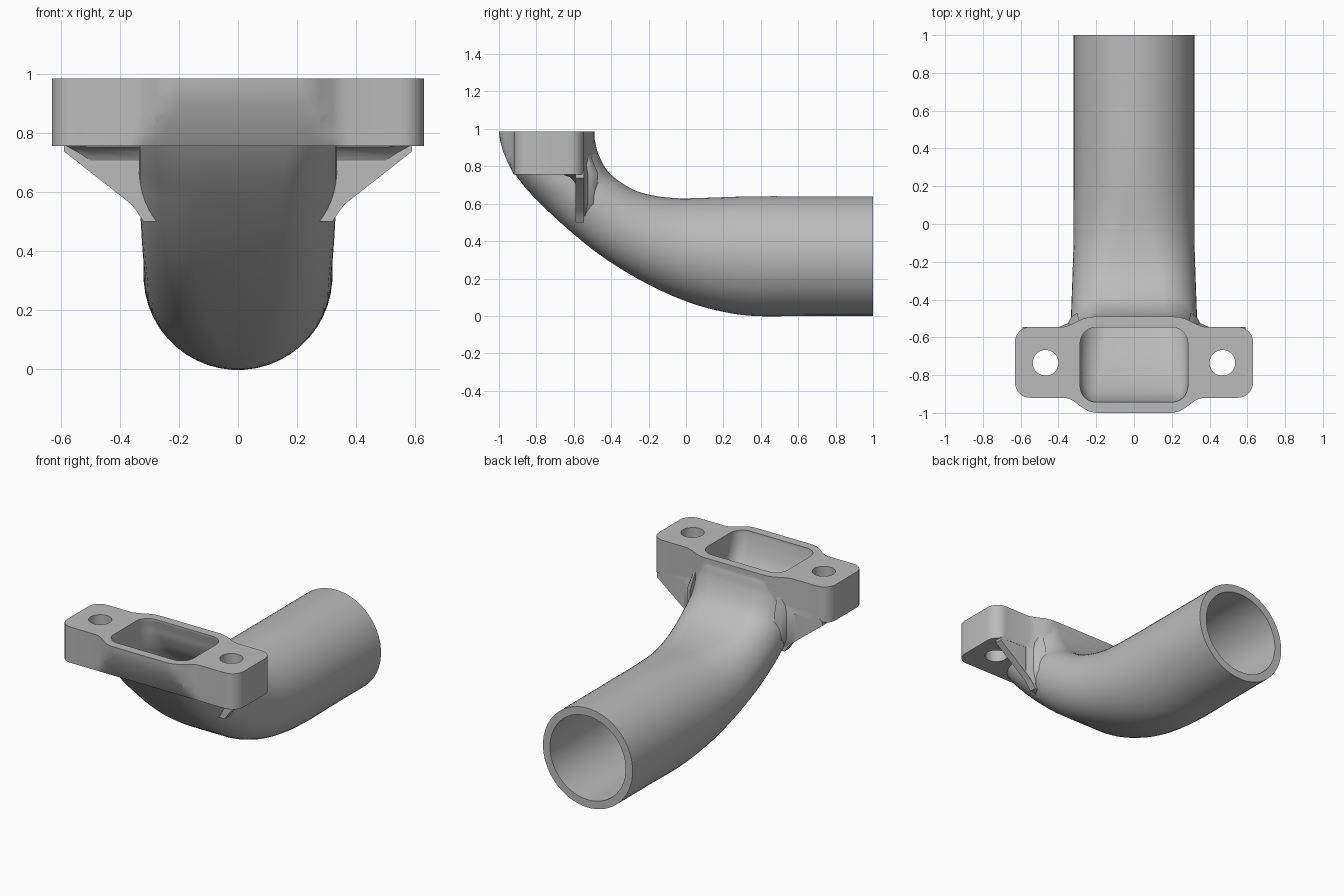
import bpy, bmesh, math
from mathutils import Vector

cube = bpy.data.objects.get("Cube")
if cube:
    bpy.data.objects.remove(cube, do_unlink=True)

TOP, LUG_BOTTOM, WALL = 0.985, 0.755, 0.05

metal = bpy.data.materials.new("cast grey")
metal.use_nodes = True
grey = (0.5, 0.5, 0.5, 1)
metal.diffuse_color = grey
metal.node_tree.nodes["Principled BSDF"].inputs["Base Color"].default_value = grey


def loft(name, rings):
    """Closed solid skinned through rings with equal point counts."""
    bm = bmesh.new()
    loops = [[bm.verts.new(p) for p in ring] for ring in rings]
    n = len(loops[0])
    for a, b in zip(loops, loops[1:]):
        for i in range(n):
            j = (i + 1) % n
            bm.faces.new((a[i], a[j], b[j], b[i]))
    bm.faces.new(loops[0])
    bm.faces.new(loops[-1])
    bmesh.ops.recalc_face_normals(bm, faces=bm.faces)
    mesh = bpy.data.meshes.new(name)
    bm.to_mesh(mesh)
    bm.free()
    mesh.materials.append(metal)
    obj = bpy.data.objects.new(name, mesh)
    bpy.context.collection.objects.link(obj)
    return obj


def combine(target, other, operation):
    """Apply a boolean and discard the second solid."""
    mod = target.modifiers.new("join", "BOOLEAN")
    mod.operation, mod.solver, mod.object = operation, "EXACT", other
    bpy.context.view_layer.objects.active = target
    bpy.ops.object.modifier_apply(modifier=mod.name)
    bpy.data.objects.remove(other, do_unlink=True)


# Pipe stations: lower edge y, z; upper edge y, z; half width; corner radius
stations = [Vector(s) for s in (
    (1, 0, 1, .64, .32, .32),
    (.68, 0, .68, .64, .32, .32),
    (.35, 0, .35, .64, .32, .32),
    (.12, .04, .1, .632, .32, .32),
    (-.08, .11, -.05, .63, .32, .3),
    (-.3, .222, -.18, .645, .325, .27),
    (-.5, .355, -.28, .675, .33, .24),
    (-.7, .525, -.37, .73, .335, .21),
    (-.85, .675, -.43, .79, .335, .19),
    (-.94, .8, -.47, .87, .335, .17),
    (-.975, .89, -.485, .93, .335, .16),
    (-.993, .975, -.497, .975, .335, .16))]


def smooth_path(pts, steps=5):
    """Catmull-Rom interpolation of the stations."""
    out = []
    for i in range(len(pts) - 1):
        p0, p1, p2 = pts[max(i - 1, 0)], pts[i], pts[i + 1]
        p3 = pts[min(i + 2, len(pts) - 1)]
        for k in range(steps):
            t = k / steps
            out.append(p1 + (p2 - p0) * (t / 2)
                       + (2 * p0 - 5 * p1 + 4 * p2 - p3) * (t * t / 2)
                       + (3 * p1 - p0 - 3 * p2 + p3) * (t ** 3 / 2))
    return out + [pts[-1]]


def section(s, inset=0.0, seg=12):
    """Rounded rectangle standing between the lower and upper edge."""
    low, high = Vector((0, s[0], s[1])), Vector((0, s[2], s[3]))
    mid, up = (low + high) / 2, (high - low).normalized()
    h, w = (high - low).length / 2 - inset, s[4] - inset
    r = min(s[5] - inset * 1.5 if s[5] < .3 else s[5], w, h)
    ring = []
    for q, (sx, sv) in enumerate(((1, 1), (-1, 1), (-1, -1), (1, -1))):
        for k in range(seg):
            a = math.pi / 2 * (q + (k + .5) / seg)
            x = sx * (w - r) + r * math.cos(a)
            v = sv * (h - r) + r * math.sin(a)
            ring.append(mid + Vector((x, 0, 0)) + up * v)
    return ring


path = smooth_path(stations)
body = loft("inlet_elbow", [section(s) for s in path])

# Bore runs past both open ends
rings = [section(s, WALL) for s in path]
rings.insert(0, [p + Vector((0, .05, 0)) for p in rings[0]])
rings.append([p + Vector((0, 0, .06)) for p in rings[-1]])
bore = loft("bore_cutter", rings)


# Flange with two lugs; its front follows the sweep of the pipe
def arc(cx, cy, r, start, seg=8):
    return [(cx + r * math.cos(start + math.pi / 2 * k / seg),
             cy + r * math.sin(start + math.pi / 2 * k / seg)) for k in range(seg + 1)]


half = [(.2, -1), (.24, -.992), (.28, -.968), (.32, -.937), (.345, -.925), (.37, -.92)]
half += arc(.55, -.84, .08, -math.pi / 2) + arc(.55, -.625, .08, 0)
half += [(.37, -.545), (.33, -.53), (.28, -.505), (.24, -.493), (.2, -.49)]
outline = half + [(-x, y) for x, y in reversed(half)]
layers = []
for k in range(11):
    z = LUG_BOTTOM + (TOP - LUG_BOTTOM) * k / 10
    front = -1 + .08 * ((TOP - z) / (TOP - LUG_BOTTOM)) ** 1.6
    layers.append([(x, max(y, front), z) for x, y in outline])
combine(body, loft("flange", layers), "UNION")

for side in (-1, 1):
    # Triangular rib below the back edge of the lug
    rib = [(.59, .76), (.59, .738), (.36, .557), (.34, .53), (.32, .5), (.2, .5), (.2, .79), (.55, .79)]
    combine(body, loft("rib", [[(side * x, y, z) for x, z in rib] for y in (-.592, -.546)]), "UNION")

    # Fillet between rib and lug underside
    cove = [(-.655, .765), (-.65, .752), (-.62, .742), (-.6, .72), (-.585, .695), (-.57, .695), (-.57, .765)]
    ends = [[(side * x, -.57 + (y + .57) * f, .765 + (z - .765) * f) for y, z in cove]
            for x, f in ((.25, 1), (.5, 1), (.585, .4))]
    combine(body, loft("rib_fillet", ends), "UNION")

    # Fillet between rib and the back of the pipe
    web = [(.28, -.56), (.3, -.47), (.335, -.495), (.35, -.525), (.395, -.544), (.395, -.56)]
    ends = [[(side * (.28 + (x - .28) * f), -.56 + (y + .56) * f, z) for x, y in web]
            for z, f in ((.535, .55), (.6, 1), (.76, 1), (.86, .55))]
    combine(body, loft("back_fillet", ends), "UNION")

combine(body, bore, "DIFFERENCE")

# Bolt holes
for side in (-1, 1):
    circle = [2 * math.pi * k / 32 for k in range(32)]
    hole = loft("bolt_hole_cutter", [[(side * .468 + .068 * math.cos(a), -.735 + .068 * math.sin(a), z)
                                      for a in circle] for z in (.6, 1.1)])
    combine(body, hole, "DIFFERENCE")

bpy.ops.object.select_all(action="DESELECT")
body.select_set(True)
bpy.context.view_layer.objects.active = body
bpy.ops.object.shade_smooth_by_angle(angle=math.radians(30))
